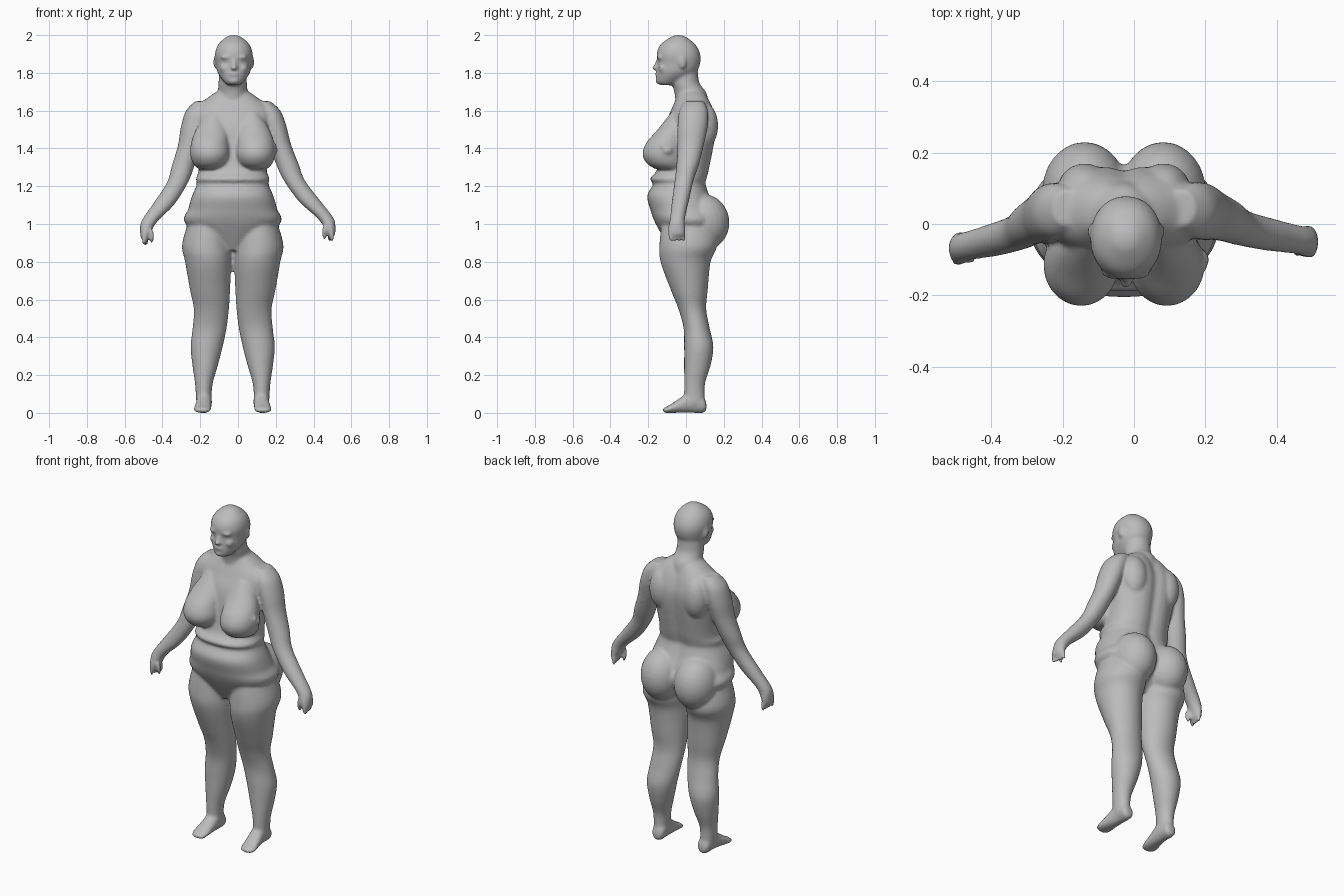
import bpy, bmesh, math
from mathutils import Vector, Matrix

cube = bpy.data.objects.get("Cube")
if cube:
    bpy.data.objects.remove(cube, do_unlink=True)

MIDLINE = -.028
LEFT, RIGHT = 1, -1
body_mesh = bmesh.new()


def smooth_rows(rows, steps=5):
    """Catmull-Rom interpolation between the given cross-sections."""
    rows = [Vector(row) for row in rows]
    result = []
    for index, start in enumerate(rows[:-1]):
        end = rows[index + 1]
        before = rows[max(index - 1, 0)]
        after = rows[min(index + 2, len(rows) - 1)]
        leave, arrive = (end - before) / 2, (after - start) / 2
        for step in range(steps):
            t = step / steps
            chord = start.lerp(end, t * t * (3 - 2 * t))
            result.append(chord + leave * t * (1 - t) ** 2 - arrive * t * t * (1 - t))
    return result + [rows[-1]]


def rounded(value, power):
    """Superellipse version of a sine or cosine."""
    return math.copysign(abs(value) ** (2 / power), value)


def loft(rows, origin=MIDLINE, side=LEFT, along="z", power=2, groove=0, segments=40):
    """Closed skin over rows of (position, sideways offset, low, high, half width)."""
    rings = []
    for position, offset, low, high, half in smooth_rows(rows):
        ring = []
        for segment in range(segments):
            angle = math.tau * segment / segments
            across = half * rounded(math.cos(angle), power)
            lift = rounded(math.sin(angle), power)
            depth = (low + high) / 2 + (high - low) / 2 * lift
            if lift > 0:
                depth -= groove * math.exp(-(across / .035) ** 2)
            x = origin + side * offset + across
            point = (x, depth, position) if along == "z" else (x, position, depth)
            ring.append(body_mesh.verts.new(point))
        rings.append(ring)
    for lower, upper in zip(rings, rings[1:]):
        for k in range(segments):
            n = (k + 1) % segments
            body_mesh.faces.new((lower[k], lower[n], upper[n], upper[k]))
    body_mesh.faces.new(rings[0])
    body_mesh.faces.new(rings[-1])


def central(rows):
    """Rows of (position, low, high, half width) that sit on the midline."""
    return [(position, 0, *rest) for position, *rest in rows]


def blob(x, y, z, radii, tilt=0):
    """Ellipsoid, optionally tilted about the x axis."""
    matrix = (Matrix.Translation((x, y, z)) @ Matrix.Rotation(tilt, 4, "X")
              @ Matrix.Diagonal((*radii, 1)))
    bmesh.ops.create_uvsphere(body_mesh, u_segments=24, v_segments=16,
                              radius=1, matrix=matrix)


def build_torso():
    # Trunk with a waist crease and a spine groove
    loft(central([(.86, -.08, .08, .07), (1, -.16, .18, .25), (1.08, -.19, .16, .235),
                  (1.15, -.205, .13, .215), (1.21, -.175, .11, .19),
                  (1.24, -.19, .115, .195), (1.3, -.15, .13, .18),
                  (1.5, -.12, .165, .2), (1.6, -.08, .15, .21),
                  (1.67, -.05, .12, .13), (1.71, -.04, .09, .07)]),
         power=2.3, groove=.018)
    # Neck
    loft(central([(1.58, -.05, .13, .1), (1.69, -.06, .11, .08),
                  (1.75, -.075, .07, .075), (1.85, -.07, .06, .07)]))


def build_head():
    middle = MIDLINE + .006
    # Skull and jaw
    loft(central([(1.735, -.13, -.08, .03), (1.75, -.155, -.03, .05),
                  (1.8, -.155, .05, .085), (1.85, -.15, .075, .095),
                  (1.9, -.155, .075, .1), (1.95, -.135, .05, .083),
                  (1.99, -.08, 0, .04), (2, -.05, -.03, .01)]),
         origin=middle, power=2.1)
    # Nose bridge, nose tip, lips and chin
    blob(middle, -.154, 1.845, (.011, .013, .03), tilt=-.3)
    blob(middle, -.16, 1.826, (.018, .02, .013))
    blob(middle, -.152, 1.793, (.028, .012, .011))
    blob(middle, -.145, 1.757, (.026, .016, .016))
    # Brows, cheeks and ears
    for side in (LEFT, RIGHT):
        blob(middle + side * .036, -.137, 1.882, (.034, .018, .011))
        blob(middle + side * .046, -.122, 1.825, (.028, .024, .024))
        blob(middle + side * .097, -.02, 1.856, (.011, .02, .035), tilt=.2)


def build_curves(side):
    # Breast
    loft([(1.59, .1, -.08, 0, .04), (1.5, .11, -.15, 0, .085), (1.43, .12, -.21, 0, .1),
          (1.37, .12, -.23, 0, .105), (1.32, .12, -.207, 0, .09),
          (1.29, .12, -.16, 0, .06)], side=side)
    # Shoulder blade and buttock
    blob(MIDLINE + side * .11, .1, 1.52, (.075, .07, .12))
    blob(MIDLINE + side * .11, .09, 1.01, (.12, .14, .15), tilt=.15)


def build_leg(side):
    # Thigh, knee, calf and ankle
    loft([(1.08, .12, -.12, .12, .09), (.9, .137, -.14, .165, .13),
          (.8, .13, -.135, .13, .122), (.65, .12, -.08, .115, .106),
          (.55, .113, -.04, .107, .093), (.45, .122, -.013, .125, .09),
          (.35, .138, -.01, .145, .085), (.25, .146, -.01, .13, .067),
          (.15, .153, -.01, .1, .046), (.05, .153, -.01, .1, .04)], side=side)
    # Foot from heel to toes
    loft([(.108, .15, .015, .05, .02), (.09, .15, 0, .09, .036), (.03, .15, 0, .12, .04),
          (-.03, .155, 0, .08, .043), (-.08, .16, 0, .046, .046),
          (-.11, .16, 0, .03, .04), (-.124, .16, .01, .02, .02)],
         side=side, along="y")


def build_arm(side):
    # Rows of (height, x, y, half width, half depth); the right arm hangs lower
    top, length, hang = 1.65, .7, .02 if side == RIGHT else 0
    rows = []
    for z, x, y, half_width, half_depth in [
            (top, .16, .045, .04, .05), (1.6, .19, .04, .06, .075),
            (1.52, .215, .035, .064, .08), (1.42, .24, .025, .06, .07),
            (1.32, .275, .01, .06, .06), (1.23, .31, -.01, .056, .05),
            (1.12, .387, -.03, .058, .045), (1.03, .467, -.045, .043, .04),
            (.97, .49, -.05, .027, .046), (.94, .492, -.05, .02, .042)]:
        reach = (top - z) / length
        drop = hang * reach
        shift = side * MIDLINE * (1 - reach)
        rows.append((z - drop, x + shift, y - drop - half_depth,
                     y - drop + half_depth, half_width))
    loft(rows, origin=0, side=side)
    # Fingers and thumb
    for finger in range(4):
        blob(side * (.497 - .004 * finger), -.083 - hang + .023 * finger, .94 - hang,
             (.012, .012, .035), tilt=.1)
    blob(side * .457, -.075 - hang, .955 - hang, (.012, .014, .04), tilt=.2)


build_torso()
build_head()
for body_side in (LEFT, RIGHT):
    build_curves(body_side)
    build_leg(body_side)
    build_arm(body_side)

# Small loose fold beside the left breast
blob(.192, -.1, 1.39, (.018, .028, .024))
blob(.196, -.12, 1.41, (.01, .012, .018))

# Fuse everything into one smooth skin
bmesh.ops.recalc_face_normals(body_mesh, faces=body_mesh.faces)
mesh = bpy.data.meshes.new("body")
body_mesh.to_mesh(mesh)
body_mesh.free()
body = bpy.data.objects.new("body", mesh)
bpy.context.collection.objects.link(body)

fuse = body.modifiers.new("fuse", "REMESH")
fuse.mode = "VOXEL"
fuse.voxel_size = .008
fuse.use_smooth_shade = True
soften = body.modifiers.new("soften", "SMOOTH")
soften.factor = .5
soften.iterations = 7

# Skin colour
grey = bpy.data.materials.new("plain grey")
grey.use_nodes = True
colour = (.5, .5, .5, 1)
grey.diffuse_color = colour
grey.node_tree.nodes["Principled BSDF"].inputs["Base Color"].default_value = colour
mesh.materials.append(grey)
